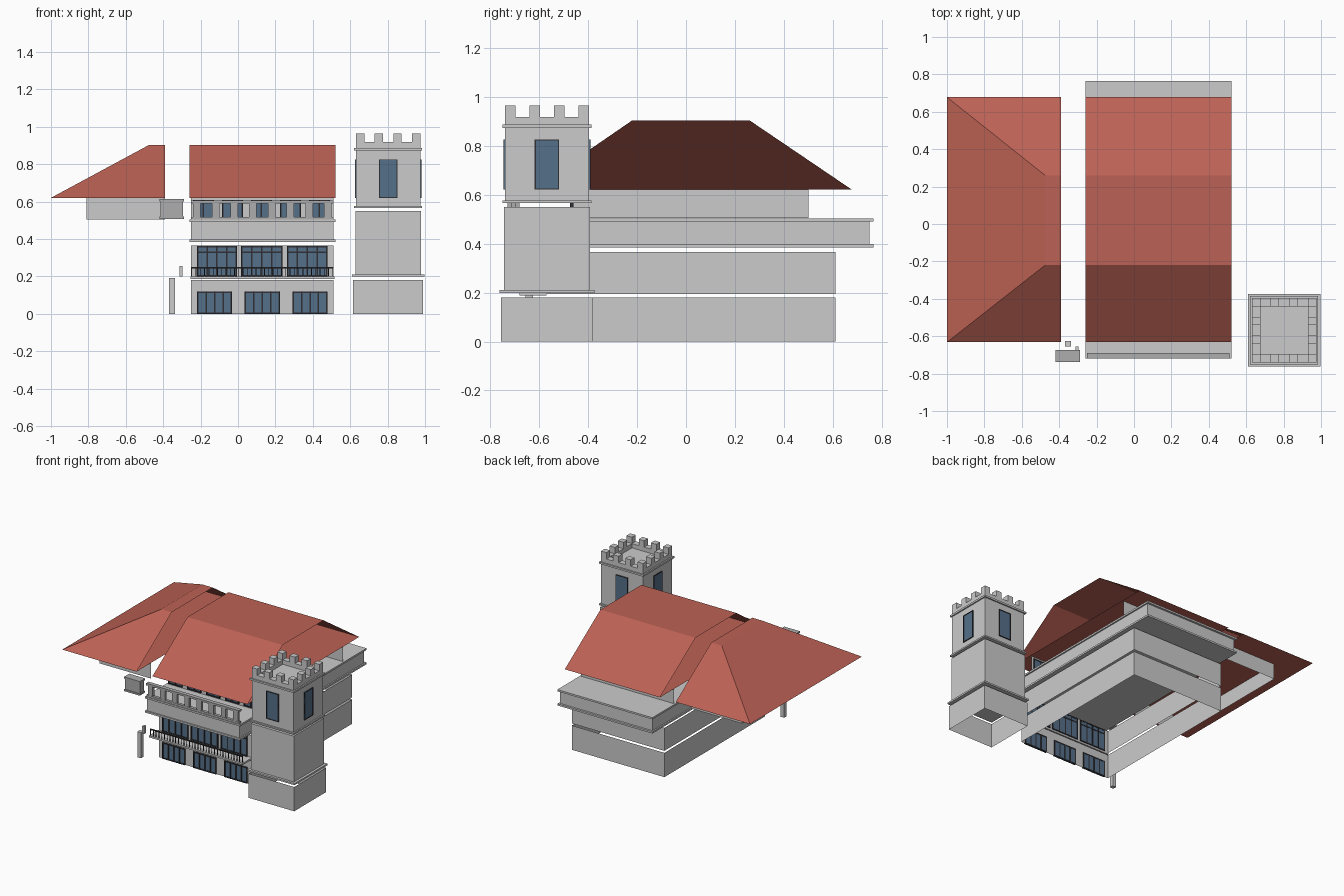
import bpy, bmesh

if "Cube" in bpy.data.objects:
    bpy.data.objects.remove(bpy.data.objects["Cube"])

def material(name, rgb):
    m = bpy.data.materials.new(name)
    m.diffuse_color = (*rgb, 1)
    m.use_nodes = True
    m.node_tree.nodes["Principled BSDF"].inputs["Base Color"].default_value = m.diffuse_color
    return m

RED = material("roof_red", (0.5, 0.12, 0.09))
GLASS = material("glass_blue", (0.09, 0.16, 0.25))
BLACK = material("frame_black", (0.03, 0.03, 0.035))
DARK = material("dark_grey", (0.42, 0.42, 0.42))

def finish(name, bm, mat=None):
    me = bpy.data.meshes.new(name)
    bm.to_mesh(me)
    bm.free()
    ob = bpy.data.objects.new(name, me)
    bpy.context.collection.objects.link(ob)
    if mat:
        me.materials.append(mat)
    return ob

def boxes(name, items, mat=None):
    """Boxes given as (x0, x1, y0, y1, z0, z1), joined in one object."""
    bm = bmesh.new()
    for x0, x1, y0, y1, z0, z1 in items:
        vs = bmesh.ops.create_cube(bm, size=1)["verts"]
        for v in vs:
            v.co = ((x0 + x1) / 2 + v.co.x * (x1 - x0),
                    (y0 + y1) / 2 + v.co.y * (y1 - y0),
                    (z0 + z1) / 2 + v.co.z * (z1 - z0))
    return finish(name, bm, mat)

def walls(name, x0, x1, y0, y1, z0, z1, sides="frbl"):
    """Thin open walls: front, right, back, left."""
    bm = bmesh.new()
    c = [(x0, y0), (x1, y0), (x1, y1), (x0, y1)]
    for i, s in enumerate("frbl"):
        if s in sides:
            a, b = c[i], c[(i + 1) % 4]
            bm.faces.new([bm.verts.new(p) for p in
                          ((*a, z0), (*b, z0), (*b, z1), (*a, z1))])
    bmesh.ops.remove_doubles(bm, verts=bm.verts, dist=1e-5)
    return finish(name, bm)

def polygons(name, faces, mat):
    bm = bmesh.new()
    for f in faces:
        bm.faces.new([bm.verts.new(p) for p in f])
    bmesh.ops.remove_doubles(bm, verts=bm.verts, dist=1e-5)
    return finish(name, bm, mat)

def window_row(name, spans, y, z0, z1, panes, transom=None):
    glass, bars, t = [], [], 0.004
    for a, b in spans:
        glass.append((a, b, y - 0.004, y + 0.004, z0, z1))
        for i in range(panes + 1):
            x = a + (b - a) * i / panes
            bars.append((x - t, x + t, y - 0.009, y + 0.006, z0, z1))
        for z in [z0 + t, z1 - t] + ([transom] if transom else []):
            bars.append((a, b, y - 0.008, y + 0.006, z - t, z + t))
    boxes(name + "_glass", glass, GLASS)
    boxes(name + "_frames", bars, BLACK)

# Main block: two open storeys with front windows
FY = -0.57
walls("ground_floor_walls", -0.25, 0.51, FY, 0.61, 0, 0.18)
walls("middle_floor_walls", -0.25, 0.51, FY, 0.61, 0.195, 0.365)
window_row("ground_window", [(-0.215, -0.035), (0.04, 0.22), (0.295, 0.475)],
           FY, 0, 0.12, 4)
window_row("middle_window", [(-0.215, -0.01), (0.02, 0.235), (0.265, 0.475)],
           FY, 0.2, 0.362, 4, 0.33)

# Middle balcony with thin railing
boxes("balcony_slab", [(-0.255, 0.515, -0.68, FY, 0.187, 0.2)])
n = 34
rail = [(-0.25, 0.51, -0.676, -0.668, 0.242, 0.25)]
for i in range(n):
    x = -0.247 + 0.754 * i / (n - 1)
    rail.append((x - 0.002, x + 0.002, -0.674, -0.67, 0.2, 0.244))
boxes("balcony_railing", rail, BLACK)

# Terrace band with upper and lower mouldings
boxes("terrace_band", [(-0.25, 0.51, -0.71, 0.75, 0.39, 0.5)])
boxes("terrace_mouldings", [(-0.26, 0.52, -0.72, 0.765, 0.385, 0.398),
                            (-0.26, 0.52, -0.72, 0.765, 0.49, 0.503)])

# Terrace balustrade
bal = [(-0.25, 0.51, -0.72, -0.69, 0.59, 0.605),
       (-0.25, 0.51, -0.716, -0.694, 0.503, 0.518)]
for i in range(8):
    x = -0.22 + 0.1 * i
    bal.append((x - 0.02, min(x + 0.02, 0.51), -0.715, -0.695, 0.518, 0.59))
boxes("terrace_balustrade", bal, DARK)

# Top storey: open ended walls on the main block and on the left wing
UY = -0.465
walls("top_floor_walls", -0.25, 0.51, UY, 0.5, 0.5, 0.62, "fb")
walls("left_wing_walls", -0.81, -0.39, UY, 0.5, 0.505, 0.62, "fbl")
window_row("top_window", [(x - 0.052, x + 0.052) for x in
                          (-0.185, -0.03, 0.125, 0.28, 0.435)], UY, 0.51, 0.608, 2)

# Roof: straight section and hipped left section, with open cut ends
E0, E1, R0, R1, ZE, ZR = -0.632, 0.678, -0.22, 0.26, 0.62, 0.903

def roof(name, xe0, xr0, x1, hip):
    f = [[(xe0, E0, ZE), (x1, E0, ZE), (x1, R0, ZR), (xr0, R0, ZR)],
         [(xr0, R0, ZR), (x1, R0, ZR), (x1, R1, ZR), (xr0, R1, ZR)],
         [(xr0, R1, ZR), (x1, R1, ZR), (x1, E1, ZE), (xe0, E1, ZE)],
         [(xe0, E1, ZE), (x1, E1, ZE), (x1, E0, ZE), (xe0, E0, ZE)]]
    if hip:
        f.append([(xe0, E1, ZE), (xe0, E0, ZE), (xr0, R0, ZR), (xr0, R1, ZR)])
    polygons(name, f, RED)

roof("main_roof", -0.26, -0.26, 0.52, False)
roof("left_hip_roof", -1.0, -0.475, -0.39, True)

# Loose pieces left of the front: balustrade end, post, short rail post
boxes("balustrade_end_block", [(-0.415, -0.295, -0.73, -0.68, 0.515, 0.6),
                               (-0.42, -0.29, -0.737, -0.675, 0.6, 0.613),
                               (-0.42, -0.29, -0.737, -0.675, 0.508, 0.52)], DARK)
boxes("porch_post", [(-0.368, -0.338, -0.655, -0.625, 0, 0.19)])
boxes("rail_post", [(-0.312, -0.296, -0.68, -0.655, 0.2, 0.255)])

# Tower: centred square stages
TX, TY = 0.803, -0.568

def stage(h, z0, z1):
    return (TX - h, TX + h, TY - h, TY + h, z0, z1)

h = 0.187
walls("tower_base", TX - h, TX + h, TY - h, TY + h, 0, 0.18)
boxes("tower_shaft", [stage(0.176, 0.21, 0.55), stage(0.172, 0.575, 0.875)])
boxes("tower_mouldings", [stage(0.194, 0.198, 0.21), stage(0.182, 0.565, 0.576),
                          stage(0.182, 0.873, 0.886)])

# Tower parapet and merlons
H, t = 0.172, 0.044
items = [(TX - H, TX + H, TY + s * (H - t / 2) - t / 2, TY + s * (H - t / 2) + t / 2,
          0.886, 0.918) for s in (-1, 1)]
items += [(TX + s * (H - t / 2) - t / 2, TX + s * (H - t / 2) + t / 2,
           TY - H + t, TY + H - t, 0.886, 0.918) for s in (-1, 1)]
pos = [-H + t / 2 + i * (2 * H - t) / 3 for i in range(4)]
for i, px in enumerate(pos):
    for j, py in enumerate(pos):
        if i in (0, 3) or j in (0, 3):
            items.append((TX + px - t / 2, TX + px + t / 2,
                          TY + py - t / 2, TY + py + t / 2, 0.918, 0.965))
boxes("tower_battlements", items)

# Tower windows on all four sides
w, z0, z1, e = 0.05, 0.62, 0.826, 0.005
glass, frame = [], []
for s in (-1, 1):
    for a, b, d, out in [(-w, w, 0.003, glass), (-w, -w + e, 0.006, frame),
                         (w - e, w, 0.006, frame)]:
        c = s * 0.172
        out.append((TX + a, TX + b, TY + c - d, TY + c + d, z0, z1))
        out.append((TX + c - d, TX + c + d, TY + a, TY + b, z0, z1))
    for z in (z0, z1 - e):
        frame.append((TX - w, TX + w, TY + c - 0.006, TY + c + 0.006, z, z + e))
        frame.append((TX + c - 0.006, TX + c + 0.006, TY - w, TY + w, z, z + e))
boxes("tower_window_glass", glass, GLASS)
boxes("tower_window_frames", frame, BLACK)
